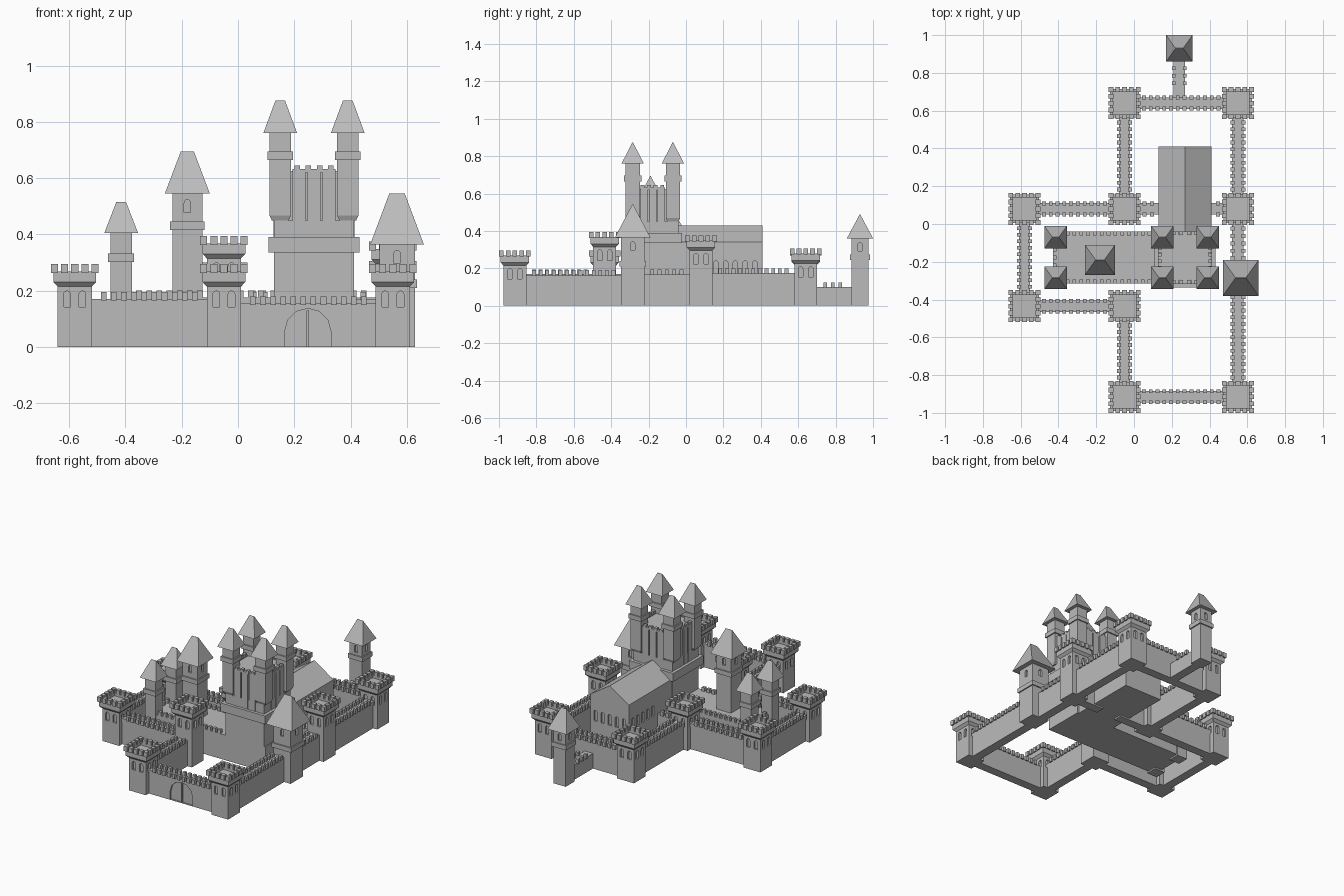
import bpy, bmesh, math
from mathutils import Matrix, Vector

cube = bpy.data.objects.get("Cube")
if cube:
    bpy.data.objects.remove(cube, do_unlink=True)

stone = bpy.data.materials.new("grey_stone")
stone.use_nodes = True
GREY = (0.5, 0.5, 0.5, 1)
stone.diffuse_color = GREY
stone.node_tree.nodes["Principled BSDF"].inputs["Base Color"].default_value = GREY


def finish(name, bm):
    bmesh.ops.recalc_face_normals(bm, faces=bm.faces)
    mesh = bpy.data.meshes.new(name)
    bm.to_mesh(mesh)
    bm.free()
    mesh.materials.append(stone)
    ob = bpy.data.objects.new(name, mesh)
    bpy.context.collection.objects.link(ob)
    return ob


def add_box(bm, x0, x1, y0, y1, z0, z1):
    m = Matrix.Translation(((x0 + x1) / 2, (y0 + y1) / 2, (z0 + z1) / 2))
    bmesh.ops.create_cube(bm, size=1, matrix=m @ Matrix.Diagonal((x1 - x0, y1 - y0, z1 - z0, 1)))


def box(name, *dims):
    bm = bmesh.new()
    add_box(bm, *dims)
    return finish(name, bm)


def stack(name, cx, cy, rings):
    """Square sections (z, half x, half y) joined upwards into a closed solid."""
    bm = bmesh.new()
    last = None
    for z, hx, hy in rings:
        ring = [bm.verts.new((cx + sx * hx, cy + sy * hy, z))
                for sx, sy in ((-1, -1), (1, -1), (1, 1), (-1, 1))]
        if last:
            for i in range(4):
                j = (i + 1) % 4
                bm.faces.new((last[i], last[j], ring[j], ring[i]))
        else:
            bm.faces.new(ring[::-1])
        last = ring
    bm.faces.new(last)
    return finish(name, bm)


def add_arch(bm, point, angle, w, h, depth):
    """Round-headed prism whose face is centred on point; angle 0 faces -y."""
    outline = [(-w, 0), (w, 0)] + [(w * math.cos(a), h - w + w * math.sin(a))
                                   for a in (math.pi * i / 6 for i in range(7))]
    m = Matrix.Translation(point) @ Matrix.Rotation(angle, 4, "Z")
    front, back = [[bm.verts.new(m @ Vector((x, y, z))) for x, z in outline]
                   for y in (-depth, depth)]
    bm.faces.new(front)
    bm.faces.new(back[::-1])
    for i in range(len(front)):
        j = (i + 1) % len(front)
        bm.faces.new((front[i], back[i], back[j], front[j]))


def carve(ob, arches):
    """Recess arched openings (point, angle, half width, height, depth)."""
    bm = bmesh.new()
    for a in arches:
        add_arch(bm, *a)
    cutter = finish("cutter", bm)
    cutter.hide_render = True
    mod = ob.modifiers.new("openings", "BOOLEAN")
    mod.operation, mod.solver, mod.object = "DIFFERENCE", "EXACT", cutter
    bpy.context.view_layer.objects.active = ob
    bpy.ops.object.modifier_apply(modifier=mod.name)
    bpy.data.objects.remove(cutter, do_unlink=True)


def around(cx, cy, z, half, offsets, w, h, depth=0.012):
    """Openings on all four sides of a square shaft."""
    res = []
    for k in range(4):
        rot = Matrix.Rotation(k * math.pi / 2, 4, "Z")
        for o in offsets:
            res.append((Vector((cx, cy, z)) + rot @ Vector((o, -half, 0)), k * math.pi / 2, w, h, depth))
    return res


def merlon_rows(name, lines, z0, z1, size=0.02, pitch=0.036):
    """Evenly spaced battlement blocks along each line."""
    bm = bmesh.new()
    for a, b in lines:
        a, b = Vector(a), Vector(b)
        n = max(1, round((b - a).length / pitch))
        for i in range(n):
            p = a.lerp(b, (i + 0.5) / n)
            r = size / 2
            add_box(bm, p.x - r, p.x + r, p.y - r, p.y + r, z0, z1)
    return finish(name, bm)


def battle_tower(name, cx, cy, h):
    body = stack(name, cx, cy, [(z, s, s) for z, s in (
        (0, .061), (h - .08, .061), (h - .064, .076), (h - .027, .076),
        (h - .027, .06), (h - .042, .06))])
    carve(body, around(cx, cy, h - .152, .061, (-.027, .027), .012, .056))
    bm = bmesh.new()
    for i in range(-2, 3):
        for j in range(-2, 3):
            if 2 in (abs(i), abs(j)):
                x, y, r = cx + i * .036, cy + j * .036, .0125
                add_box(bm, x - r, x + r, y - r, y + r, h - .032, h)
    finish(name + "_merlons", bm)


def spire_tower(name, cx, cy, half, z0, collar, eave, top, roof, foot=None, windows=True):
    rings = [(z0, half, half)] if foot is None else [(z0, foot, foot), (z0 + .018, half, half)]
    c = half + .008
    rings += [(collar, half, half), (collar, c, c), (collar + .03, c, c),
              (collar + .03, half, half), (eave + .005, half, half)]
    body = stack(name, cx, cy, rings)
    if windows:
        carve(body, around(cx, cy, eave - .068, half, (0,), .011, .046))
    # Hipped roof with a short ridge across x
    stack(name + "_roof", cx, cy, [(eave, roof, roof), (top, roof * .29, .0005)])


def wall(name, p, q, h, half=.03):
    (x0, y0), (x1, y1) = p, q
    along_x = y0 == y1
    dx, dy = (0, half) if along_x else (half, 0)
    ob = box(name, x0 - dx, x1 + dx, y0 - dy, y1 + dy, 0, h - .025)
    # Stop the battlements short of the towers at each end
    gx, gy = (.085, 0) if along_x else (0, .085)
    e = half - .001
    ox, oy = (0, e) if along_x else (e, 0)
    merlon_rows(name + "_merlons", [((x0 + gx + s * ox, y0 + gy + s * oy),
                                     (x1 - gx + s * ox, y1 - gy + s * oy)) for s in (-1, 1)],
                h - .03, h)
    return ob


# Outer battlemented towers
W, M, E = -.58, -.05, .55
S, SM, NM, N = -.915, -.435, .08, .64
for name, x, y, h in (
        ("gate_left_tower", E, S, .295), ("gate_right_tower", M, S, .295),
        ("inner_corner_tower", M, SM, .395), ("west_front_tower", W, SM, .295),
        ("west_back_tower", W, NM, .295), ("middle_tower", M, NM, .3),
        ("east_tower", E, NM, .375), ("back_right_tower", M, N, .3),
        ("back_left_tower", E, N, .305)):
    battle_tower(name, x, y, h)

# Curtain walls
gate = wall("gate_wall", (M, S), (E, S), .18)
carve(gate, [((.248, S - .03, .002), 0, .082, .135, .012)])
box("gate_door_divider", .244, .252, S - .03, S - .015, 0, .13)
wall("front_court_wall", (M, S), (M, SM), .195)
wall("west_front_wall", (W, SM), (M, SM), .195)
wall("west_wall", (W, SM), (W, NM), .195)
wall("west_back_wall", (W, NM), (M, NM), .195)
wall("hall_cross_wall_right", (M, NM), (.2, NM), .195)
wall("hall_cross_wall_left", (.34, NM), (E, NM), .195)
wall("back_court_wall", (M, NM), (M, N), .2)
wall("back_wall", (M, N), (E, N), .2)
wall("east_front_wall", (E, S), (E, -.285), .19)
wall("east_middle_wall", (E, -.285), (E, NM), .195)
wall("east_back_wall", (E, NM), (E, N), .2)
wall("postern_wall", (.24, N), (.24, .93), .125)

# Inner ward
box("inner_ward", -.43, .42, -.315, -.04, .01, .175)
merlon_rows("inner_ward_merlons", [
    ((-.37, -.305), (.1, -.305)), ((-.37, -.05), (.1, -.05)),
    ((-.42, -.24), (-.42, -.115))], .17, .2)

# Roofed towers
spire_tower("postern_tower", .24, .93, .045, 0, .245, .36, .49, .07)
spire_tower("east_spire_tower", .565, -.285, .063, 0, .21, .365, .545, .095)
spire_tower("ward_spire_tower", -.18, -.19, .053, .15, .415, .545, .695, .08)
for y, side in ((-.07, "back"), (-.285, "front")):
    spire_tower("ward_turret_" + side, -.415, y, .038, 0, .302, .405, .515, .06, windows=False)
    for x, hand in ((.15, "right"), (.39, "left")):
        spire_tower("keep_turret_%s_%s" % (side, hand), x, y, .038, .45, .665, .76, .875, .06,
                    foot=.03, windows=False)

# Keep with projecting band and ribbed upper walls
KX, KY, HX, HY = .27, -.178, .142, .137
stack("keep", KX, KY, [(z, HX + d, HY + d) for z, d in (
    (.01, 0), (.335, 0), (.335, .02), (.39, .02), (.39, 0), (.45, 0), (.45, -.018), (.625, -.018))])
bm = bmesh.new()
for o in (-.054, 0, .054):
    for s in (-1, 1):
        y, x = KY + s * (HY - .01), KX + s * (HX - .01)
        add_box(bm, KX + o - .023, KX + o + .023, y - .012, y + .012, .38, .632)
        add_box(bm, x - .012, x + .012, KY + o * .85 - .019, KY + o * .85 + .019, .38, .632)
finish("keep_ribs", bm)
X0, X1, Y0, Y1 = KX - HX + .008, KX + HX - .008, KY - HY + .008, KY + HY - .008
merlon_rows("keep_merlons", [((.19, Y0), (.35, Y0)), ((.19, Y1), (.35, Y1)),
                             ((X0, -.25), (X0, -.11)), ((X1, -.25), (X1, -.11))], .62, .645)

# Great hall with gabled roof
bm = bmesh.new()
gable = [bm.verts.new((x, -.05, z)) for x, z in
         ((.13, .01), (.41, .01), (.41, .34), (.27, .43), (.13, .34))]
face = bm.faces.new(gable)
far = bmesh.ops.extrude_face_region(bm, geom=[face])["geom"]
bmesh.ops.translate(bm, vec=(0, .46, 0), verts=[v for v in far if isinstance(v, bmesh.types.BMVert)])
hall = finish("great_hall", bm)
openings = [((.27 + i * .052, .41, .17), math.pi, .012, .07, .012) for i in range(-2, 3)]
for i in range(5):
    for x, turn in ((.13, -.5), (.41, .5)):
        openings.append(((x, .16 + i * .052, .17), turn * math.pi, .012, .07, .012))
carve(hall, openings)
